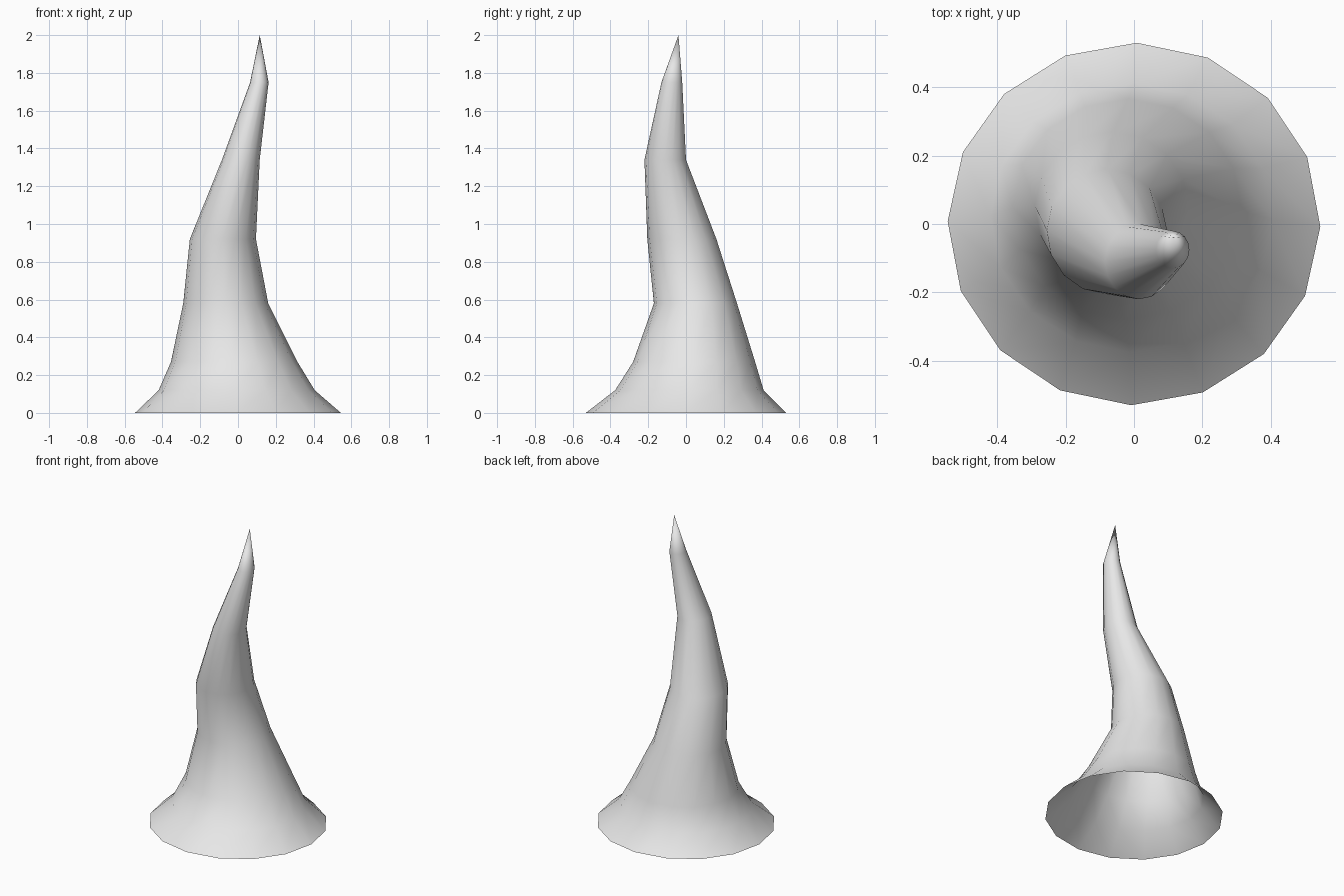
import bpy
import bmesh
from math import cos, sin, tau

cube = bpy.data.objects.get("Cube")
if cube:
    bpy.data.objects.remove(cube)

SIDES = 16
# Horn cross-sections: height, centre x, centre y, radius x, radius y
SECTIONS = [
    (0.0, 0.0, 0.0, 0.545, 0.53),
    (0.12, -0.007, 0.018, 0.413, 0.393),
    (0.27, -0.02, 0.043, 0.335, 0.323),
    (0.58, -0.065, 0.05, 0.225, 0.22),
    (0.92, -0.08, -0.022, 0.175, 0.183),
    (1.34, 0.015, -0.11, 0.1, 0.11),
    (1.75, 0.113, -0.075, 0.049, 0.055),
]
TIP = (0.115, -0.04, 2.0)

# Plain grey material
grey = bpy.data.materials.new("plain grey")
grey.use_nodes = True
colour = (0.8, 0.8, 0.8, 1)
grey.diffuse_color = colour
grey.node_tree.nodes["Principled BSDF"].inputs["Base Color"].default_value = colour

# Twisted horn: bridged rings, open underneath, closed to a point
bm = bmesh.new()
rings = []
for z, cx, cy, rx, ry in SECTIONS:
    angles = [tau * i / SIDES - 0.015 for i in range(SIDES)]
    rings.append([bm.verts.new((cx + rx * cos(a), cy + ry * sin(a), z)) for a in angles])
tip = bm.verts.new(TIP)
for i in range(SIDES):
    j = (i + 1) % SIDES
    for low, high in zip(rings, rings[1:]):
        bm.faces.new((low[i], low[j], high[j], high[i]))
    bm.faces.new((rings[-1][i], rings[-1][j], tip))
for face in bm.faces:
    face.smooth = True

mesh = bpy.data.meshes.new("horn")
bm.to_mesh(mesh)
bm.free()
mesh.materials.append(grey)
horn = bpy.data.objects.new("horn", mesh)
bpy.context.collection.objects.link(horn)
